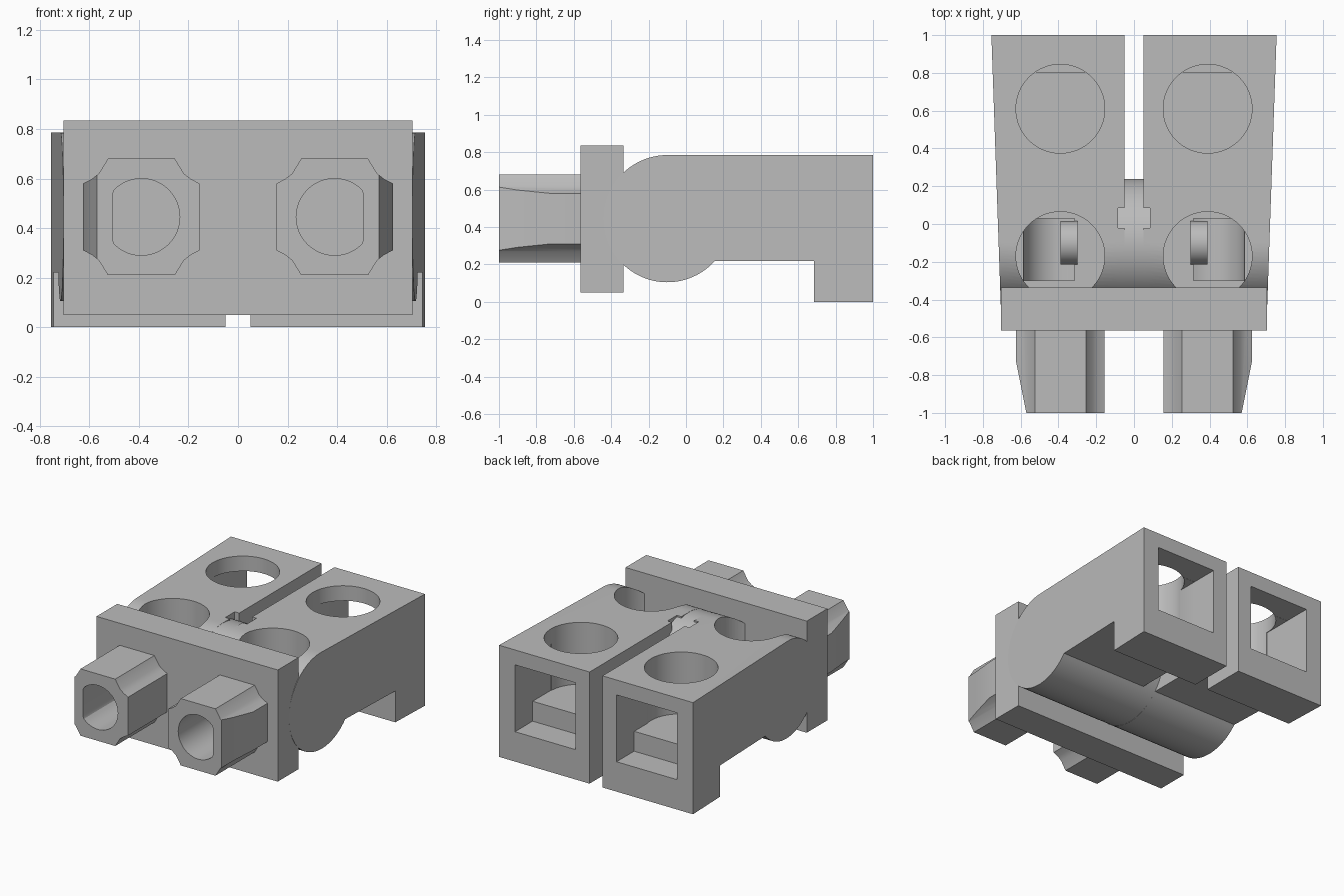
import bpy, bmesh
from math import cos, sin, pi, asin

cube = bpy.data.objects.get("Cube")
if cube:
    bpy.data.objects.remove(cube, do_unlink=True)

GREY = (0.5, 0.5, 0.5, 1)
mat = bpy.data.materials.new("plain grey")
mat.use_nodes = True
mat.diffuse_color = GREY
mat.node_tree.nodes["Principled BSDF"].inputs["Base Color"].default_value = GREY

CX, CZ = 0.39, 0.445          # centre line of each contact
HY, HR = -0.1, 0.34           # rounded nose axis and radius


def prism(name, pts, axis, lo, hi):
    """Extrude a 2D outline along an axis (remaining axes in xyz order)."""
    bm = bmesh.new()
    i = "xyz".index(axis)
    rings = []
    for d in (lo, hi):
        ring = []
        for p in pts:
            co = list(p)
            co.insert(i, d)
            ring.append(bm.verts.new(co))
        rings.append(ring)
        bm.faces.new(ring)
    n = len(pts)
    for k in range(n):
        m = (k + 1) % n
        bm.faces.new((rings[0][k], rings[0][m], rings[1][m], rings[1][k]))
    bmesh.ops.recalc_face_normals(bm, faces=bm.faces)
    me = bpy.data.meshes.new(name)
    bm.to_mesh(me)
    bm.free()
    me.materials.append(mat)
    ob = bpy.data.objects.new(name, me)
    bpy.context.collection.objects.link(ob)
    return ob


def arc(cx, cy, r, a0, a1, n):
    return [(cx + r * cos(a0 + (a1 - a0) * k / n),
             cy + r * sin(a0 + (a1 - a0) * k / n)) for k in range(n + 1)]


def circle(cx, cy, r, n=64):
    return arc(cx, cy, r, 0, 2 * pi, n)[:-1]


def rect(a, b, c, d):
    return [(a, c), (b, c), (b, d), (a, d)]


def finish(ob, cutters=(), mirror=False):
    bpy.ops.object.select_all(action='DESELECT')
    bpy.context.view_layer.objects.active = ob
    ob.select_set(True)
    for c in cutters:
        mod = ob.modifiers.new("cut", 'BOOLEAN')
        mod.operation, mod.solver, mod.object = 'DIFFERENCE', 'EXACT', c
        bpy.ops.object.modifier_apply(modifier=mod.name)
        bpy.data.objects.remove(c, do_unlink=True)
    if mirror:
        mod = ob.modifiers.new("mirror", 'MIRROR')
        mod.use_mirror_merge = False
        bpy.ops.object.modifier_apply(modifier=mod.name)
    bpy.ops.object.shade_smooth_by_angle(angle=0.5)


# Mounting plate
plate = prism("mounting_plate", rect(-0.705, 0.705, -0.565, -0.335), "z", 0.05, 0.835)
finish(plate)

# Main bodies: round nose, flat underside, rear foot, outer wall flaring to the back
a_end = 2 * pi + asin((0.22 - CZ) / HR)
outline = arc(HY, CZ, HR, pi / 2, a_end, 56)
outline += [(0.685, 0.22), (0.685, 0), (1, 0), (1, 0.785)]
body = prism("housing_blocks", outline, "x", 0.05, 0.7)
for v in body.data.vertices:
    if v.co.x > 0.5:
        v.co.x = 0.705 + 0.05 * (v.co.y + 0.44) / 1.44

pocket = prism("pocket_cutter", circle(CX, CZ, 0.195), "y", -0.3, 0.03)
for v in pocket.data.vertices:
    v.co.x = max(v.co.x, 0.315)
# merge the flattened side of the pocket into one clean wall
bm = bmesh.new()
bm.from_mesh(pocket.data)
hull = bmesh.ops.convex_hull(bm, input=bm.verts)
junk = set(hull["geom_interior"]) | set(hull["geom_unused"])
bmesh.ops.delete(bm, geom=[g for g in junk if isinstance(g, bmesh.types.BMVert)], context='VERTS')
bmesh.ops.dissolve_limit(bm, angle_limit=0.01, verts=bm.verts, edges=bm.edges)
bmesh.ops.recalc_face_normals(bm, faces=bm.faces)
bm.to_mesh(pocket.data)
bm.free()

cutters = [
    prism("rear_hole", circle(CX, 0.61, 0.235), "z", 0.35, 1),
    prism("front_hole", circle(CX, -0.17, 0.235), "z", CZ, 1),
    prism("socket", rect(0.16, 0.63, 0.21, 0.68), "y", 0.805, 1.1),
    prism("socket_step", rect(0.161, 0.629, 0.35, 0.679), "y", 0.6, 0.85),
    prism("hub_notch", rect(-0.1, 0.085, -0.02, 0.085), "z", 0.5, 1),
    pocket,
]
finish(body, cutters, mirror=True)

# Hub joining the two blocks
hub = prism("centre_hub", circle(HY, CZ, HR - 0.001, 96), "x", -0.1, 0.1)
finish(hub)

# Pins inside the front pockets
pin = prism("pocket_pins", circle(HY, CZ, 0.115, 48), "x", 0.3, 0.39)
finish(pin, mirror=True)

# Hollow prongs with scooped corners and a tapered outer side
section = []
for sx, sz, a in ((1, 1, 1.5 * pi), (-1, 1, 2 * pi), (-1, -1, 0.5 * pi), (1, -1, pi)):
    # shallow concave scoop between the two flat sides of each corner
    p = [(0.235, 0.135), (0.2, 0.153), (0.172, 0.175), (0.135, 0.235)]
    if sx * sz < 0:
        p.reverse()
    section += [(CX + sx * x, CZ + sz * z) for x, z in p]
prong = prism("prongs", section, "y", -1, -0.55)

bore = [(min(x, 0.505), z) for x, z in circle(CX, CZ, 0.155, 48)]
bore = [p for k, p in enumerate(bore)
        if not (p[0] == bore[k - 1][0] == bore[(k + 1) % len(bore)][0] == 0.505)]
taper = [(0.57, -1.0), (0.557, -1.06), (0.8, -1.06), (0.8, -0.72), (0.626, -0.72)]
cutters = [
    prism("bore", bore, "y", -1.1, -0.5),
    prism("taper", taper, "z", 0.1, 0.8),
]
finish(prong, cutters, mirror=True)
